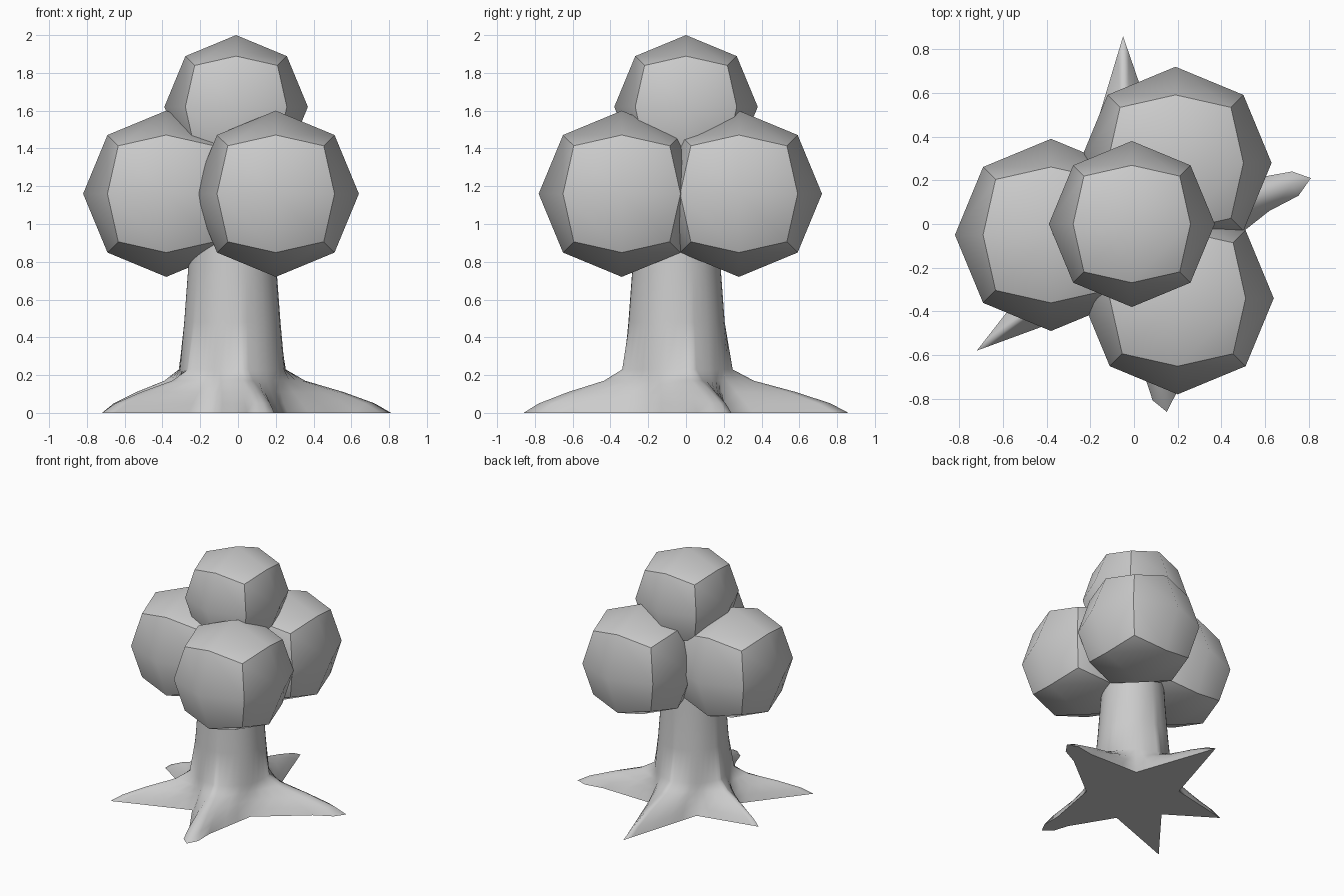
import bpy, bmesh, math
from mathutils import Vector

if "Cube" in bpy.data.objects:
    bpy.data.objects.remove(bpy.data.objects["Cube"])


def finish(bm, name):
    bmesh.ops.recalc_face_normals(bm, faces=bm.faces)
    for f in bm.faces:
        f.smooth = True
    me = bpy.data.meshes.new(name)
    bm.to_mesh(me)
    bm.free()
    ob = bpy.data.objects.new(name, me)
    bpy.context.collection.objects.link(ob)


# Foliage clump: once-subdivided cube pushed onto a sphere, cube edges kept sharp
def clump(name, center, radius):
    bm = bmesh.new()
    bmesh.ops.create_cube(bm, size=2)
    bmesh.ops.subdivide_edges(bm, edges=bm.edges[:], cuts=1, use_grid_fill=True)
    for e in bm.edges:
        a, b = e.verts[0].co, e.verts[1].co
        shared = sum(abs(a[i]) > 0.99 and abs(a[i] - b[i]) < 0.01 for i in range(3))
        e.smooth = shared < 2
    for v in bm.verts:
        v.co = Vector(center) + v.co.normalized() * radius
    finish(bm, name)


clump("foliage_left", (-0.38, -0.05, 1.16), 0.44)
clump("foliage_back", (0.19, 0.28, 1.16), 0.44)
clump("foliage_front", (0.20, -0.34, 1.16), 0.44)
clump("foliage_top", (-0.01, 0.0, 1.62), 0.38)

# Trunk with star-shaped roots: stacked rings that blend from a star to a circle
CENTER = Vector((-0.03, -0.05))
TIPS = [(0.81, 0.21, 0.03), (-0.05, 0.86, 0.0), (-0.72, 0.11, 0.0),
        (-0.72, -0.58, 0.0), (0.15, -0.86, 0.03)]  # x, y, extra tip width
# height, trunk radius, root reach
LEVELS = [(0.0, 0.34, 1.0), (0.05, 0.315, 0.84), (0.11, 0.295, 0.55), (0.17, 0.285, 0.2),
          (0.23, 0.278, 0.03), (0.48, 0.255, 0.0), (0.75, 0.235, 0.0), (1.15, 0.21, 0.0)]
STEPS = (0.12, 0.35, 0.6, 0.8)


def ring(radius, reach):
    tips = [Vector(t[:2]) - CENTER for t in TIPS]
    pts = []
    for i, tip in enumerate(tips):
        nxt = tips[(i + 1) % 5]
        d0, d1 = tip.normalized(), nxt.normalized()
        valley = (d0 + d1).normalized() * radius
        ends = [d * (radius + max(0, t.length - radius) * reach)
                for d, t in ((d0, tip), (d1, nxt))]
        w0, w1 = TIPS[i][2] * reach, TIPS[(i + 1) % 5][2] * reach
        side = [ends[0].lerp(valley, s) for s in STEPS]
        back = [ends[1].lerp(valley, s) for s in STEPS]
        side[0] += Vector((-d0.y, d0.x)) * w0
        back[0] -= Vector((-d1.y, d1.x)) * w1
        pts += [ends[0]] + side + [valley] + back[::-1]
    return [CENTER + (p if p.length > radius else p.normalized() * radius) for p in pts]


bm = bmesh.new()
rings = [[bm.verts.new((p.x, p.y, z)) for p in ring(r, k)] for z, r, k in LEVELS]
n = len(rings[0])
for lo, hi in zip(rings, rings[1:]):
    for i in range(n):
        j = (i + 1) % n
        bm.faces.new((lo[i], lo[j], hi[j], hi[i]))
for cap in (bm.faces.new(rings[0][::-1]), bm.faces.new(rings[-1])):
    for e in cap.edges:
        e.smooth = False
finish(bm, "trunk_and_roots")
